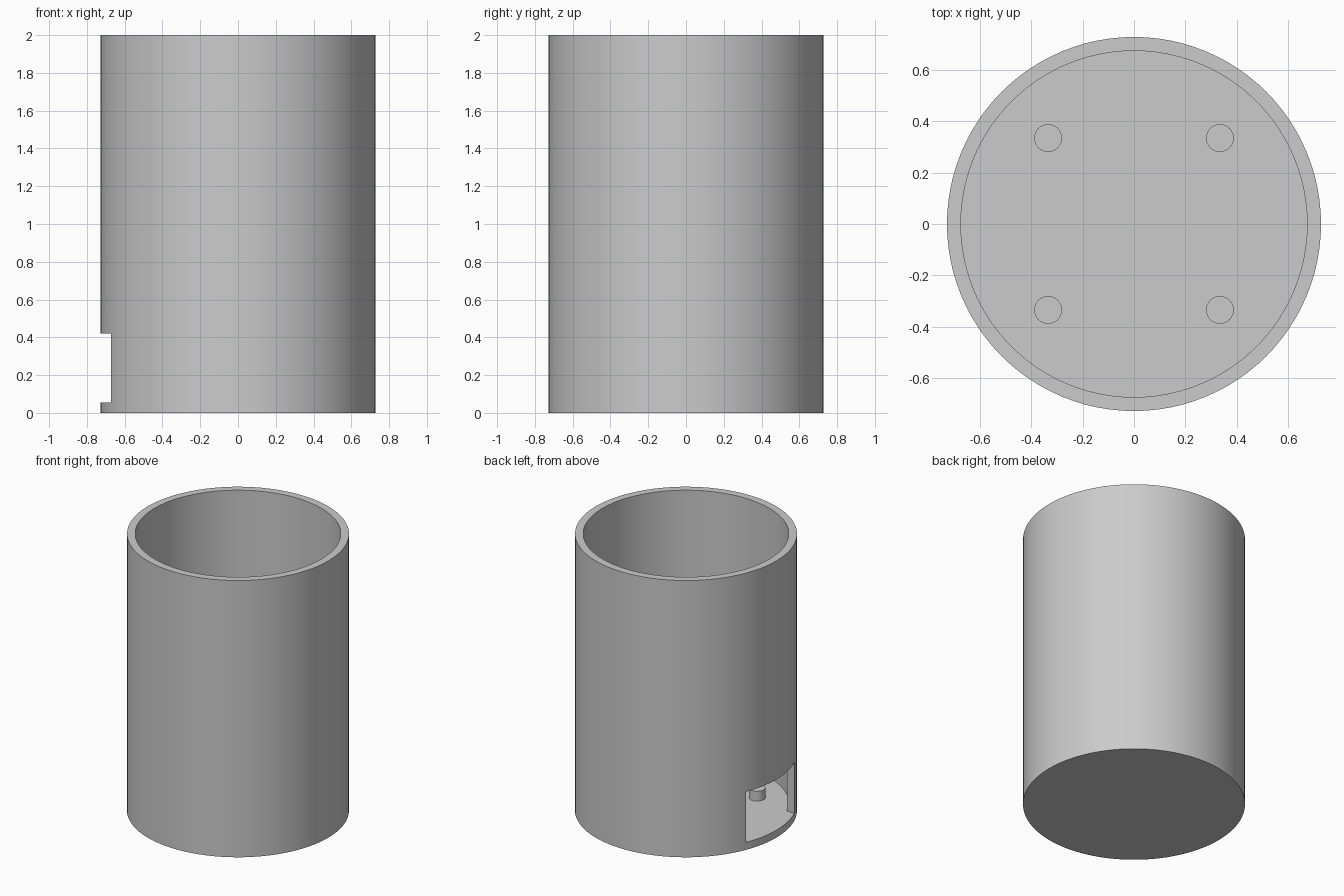
import bpy
import bmesh
from math import radians
from mathutils import Matrix, Vector

if "Cube" in bpy.data.objects:
    bpy.data.objects.remove(bpy.data.objects["Cube"], do_unlink=True)

OUTER, INNER, HEIGHT, FLOOR = 0.727, 0.673, 2.0, 0.054
SEGMENTS = 96

grey = bpy.data.materials.new("light_grey")
grey.use_nodes = True
grey.diffuse_color = (0.6, 0.6, 0.6, 1)
grey.node_tree.nodes["Principled BSDF"].inputs["Base Color"].default_value = (0.6, 0.6, 0.6, 1)


def add_object(name, bm):
    bmesh.ops.recalc_face_normals(bm, faces=bm.faces)
    mesh = bpy.data.meshes.new(name)
    bm.to_mesh(mesh)
    bm.free()
    mesh.materials.append(grey)
    obj = bpy.data.objects.new(name, mesh)
    bpy.context.collection.objects.link(obj)
    return obj


def select_only(obj):
    bpy.ops.object.select_all(action="DESELECT")
    obj.select_set(True)
    bpy.context.view_layer.objects.active = obj


def smooth(obj):
    select_only(obj)
    bpy.ops.object.shade_smooth_by_angle(angle=radians(30))


# Container: wall profile turned around z, with floor and underside filled
bm = bmesh.new()
profile = [(OUTER, 0), (OUTER, HEIGHT), (INNER, HEIGHT), (INNER, FLOOR)]
verts = [bm.verts.new((r, 0, z)) for r, z in profile]
edges = [bm.edges.new(pair) for pair in zip(verts, verts[1:])]
bmesh.ops.spin(bm, geom=verts + edges, axis=(0, 0, 1), cent=(0, 0, 0),
               angle=radians(360), steps=SEGMENTS, use_merge=True)
bmesh.ops.remove_doubles(bm, verts=bm.verts, dist=0.0001)
bmesh.ops.holes_fill(bm, edges=[e for e in bm.edges if e.is_boundary], sides=0)
container = add_object("container", bm)

# Window opening low in the wall on the -x side
low, high = Vector((-1, -0.275, FLOOR)), Vector((-0.5, 0.275, 0.42))
bm = bmesh.new()
bmesh.ops.create_cube(bm, size=1, matrix=Matrix.Translation((low + high) / 2)
                      @ Matrix.Diagonal((high - low).to_4d()))
cutter = add_object("window_cutter", bm)
cutter.hide_render = True
cut = container.modifiers.new("window", "BOOLEAN")
cut.object = cutter
cut.operation = "DIFFERENCE"
cut.solver = "EXACT"
select_only(container)
bpy.ops.object.modifier_apply(modifier=cut.name)
bpy.data.objects.remove(cutter, do_unlink=True)
smooth(container)

# Four short posts standing on the floor
POST_TOP = 0.125
for side, sx in (("left", 1), ("right", -1)):
    for end, sy in (("front", -1), ("back", 1)):
        bm = bmesh.new()
        spot = Matrix.Translation((sx * 0.334, sy * 0.334, (FLOOR + POST_TOP) / 2))
        bmesh.ops.create_cone(bm, cap_ends=True, segments=32, radius1=0.054,
                              radius2=0.054, depth=POST_TOP - FLOOR, matrix=spot)
        smooth(add_object(f"{end}_{side}_post", bm))
